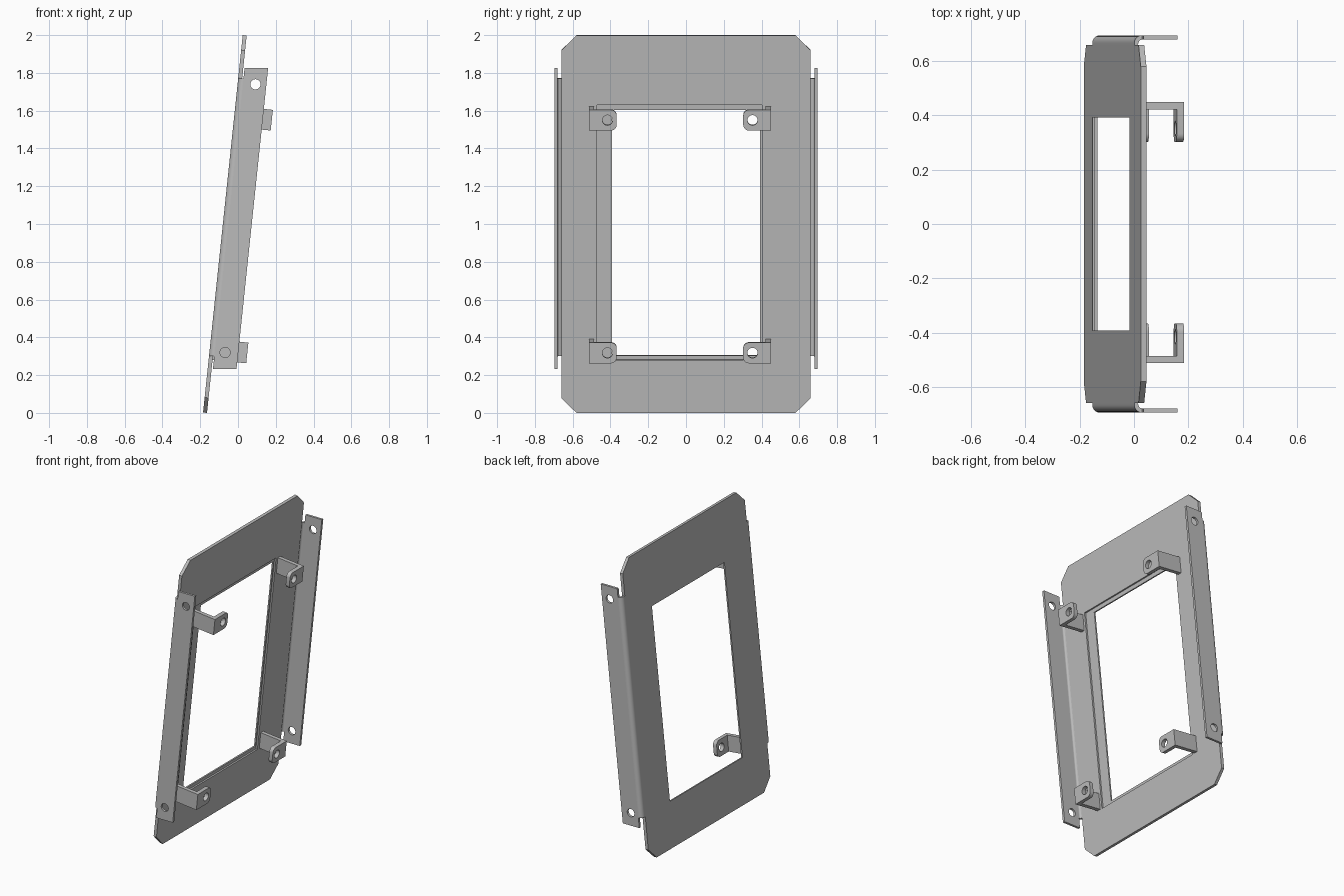
import bpy, bmesh, math
from mathutils import Matrix, Vector

cube = bpy.data.objects.get("Cube")
if cube:
    bpy.data.objects.remove(cube, do_unlink=True)

# One plain sheet-metal grey
grey = bpy.data.materials.new("sheet_metal_grey")
grey.use_nodes = True
COLOUR = (0.5, 0.5, 0.5, 1)
grey.diffuse_color = COLOUR
grey.node_tree.nodes["Principled BSDF"].inputs["Base Color"].default_value = COLOUR

# Everything is laid out on an upright panel, then leaned over.
# Panel axes: x = out of the panel, y = across, z = up along the panel.
TILT = math.radians(6)
LEAN = Matrix.Translation((-0.185, 0, 0.002)) @ Matrix.Rotation(TILT, 4, 'Y')
LENGTH = 2.009
SHEET = 0.021


def prism(name, outline, axis, lo, hi):
    """Extrude a 2D outline along one panel axis."""
    place = {
        'x': lambda a, b, c: (c, a, b),
        'y': lambda a, b, c: (a, c, b),
        'z': lambda a, b, c: (a, b, c),
    }[axis]
    bm = bmesh.new()
    face = bm.faces.new([bm.verts.new(place(a, b, lo)) for a, b in outline])
    step = Vector(place(0, 0, hi - lo))
    grown = bmesh.ops.extrude_face_region(bm, geom=[face])["geom"]
    bmesh.ops.translate(bm, vec=step, verts=[g for g in grown if isinstance(g, bmesh.types.BMVert)])
    bmesh.ops.recalc_face_normals(bm, faces=bm.faces)
    bm.transform(LEAN)
    mesh = bpy.data.meshes.new(name)
    bm.to_mesh(mesh)
    bm.free()
    mesh.materials.append(grey)
    ob = bpy.data.objects.new(name, mesh)
    bpy.context.collection.objects.link(ob)
    return ob


def rect(a0, a1, b0, b1):
    return [(a0, b0), (a1, b0), (a1, b1), (a0, b1)]


def arc(a, b, r, start, end, n):
    angles = [math.radians(start + (end - start) * i / n) for i in range(n + 1)]
    return [(a + r * math.cos(t), b + r * math.sin(t)) for t in angles]


def circle(a, b, r=0.027):
    return arc(a, b, r, 0, 360, 32)[:-1]


def cut(ob, cutter):
    cutter.hide_render = True
    mod = ob.modifiers.new("cut", 'BOOLEAN')
    mod.object = cutter
    mod.solver = 'EXACT'
    bpy.context.view_layer.objects.active = ob
    bpy.ops.object.modifier_apply(modifier=mod.name)
    bpy.data.objects.remove(cutter, do_unlink=True)


def smooth(ob):
    bpy.ops.object.select_all(action='DESELECT')
    ob.select_set(True)
    bpy.context.view_layer.objects.active = ob
    bpy.ops.object.shade_smooth_by_angle(angle=math.radians(30))


# Main panel with clipped corners
half, clip = 0.66, 0.08
right_edge = [(half - clip, 0), (half, clip), (half, LENGTH - clip), (half - clip, LENGTH)]
panel = prism("panel", right_edge + [(-y, z) for y, z in reversed(right_edge)], 'x', 0, SHEET)

# Window, with a shallow recess around it on the bracket side
cut(panel, prism("window_cutter", rect(-0.392, 0.392, 0.305, 1.612), 'x', -0.1, 0.1))
cut(panel, prism("recess_cutter", rect(-0.47, 0.402, 0.282, 1.639), 'x', 0.01, 0.1))

# Side flanges: a rounded bend, then a wall with level ends and two holes
OUT, WALL, BEND = 0.695, 0.016, 0.028
DEPTH = 0.152


def level(z, x):
    return z / math.cos(TILT) + x * math.tan(TILT)


for side, label in ((1, "left"), (-1, "right")):
    centre = OUT - BEND
    profile = [(half, 0)] + arc(centre, BEND, BEND, -90, 0, 8)
    profile += arc(centre, BEND, BEND - WALL, 0, -90, 8) + [(half, BEND - WALL)]
    bend = prism(label + "_bend", [(x, side * y) for y, x in profile], 'z', 0.302, 1.78)
    smooth(bend)

    wall = [(BEND, level(0.23, BEND)), (DEPTH, level(0.23, DEPTH)),
            (DEPTH, level(1.824, DEPTH)), (BEND, level(1.824, BEND))]
    flange = prism(label + "_flange", wall, 'y', side * (OUT - WALL), side * OUT)
    for x, z in ((0.083, 0.328), (0.094, 1.757)):
        cut(flange, prism("hole_cutter", circle(x, z), 'y', side * 0.6, side * 0.8))
    smooth(flange)

# Four L brackets: a leg standing on the panel and a holed tab turned inward
REACH, THICK, TALL, WIDE, ROUND = 0.2, 0.027, 0.11, 0.146, 0.03
for side, outer, label in ((1, 0.449, "left"), (-1, -0.513, "right")):
    for z, level_name in ((0.283, "lower"), (1.522, "upper")):
        name = level_name + "_" + label + "_bracket"
        inner = outer - side * THICK
        prism(name + "_leg", rect(min(outer, inner), max(outer, inner), z, z + TALL),
              'x', SHEET, REACH - THICK)
        end = WIDE - ROUND
        shape = [(0, z)] + arc(end, z + ROUND, ROUND, -90, 0, 6)
        shape += arc(end, z + TALL - ROUND, ROUND, 0, 90, 6) + [(0, z + TALL)]
        tab = prism(name + "_tab", [(outer - side * a, b) for a, b in shape],
                    'x', REACH - THICK, REACH)
        hole = circle(outer - side * (WIDE - 0.049), z + TALL / 2)
        cut(tab, prism("hole_cutter", hole, 'x', 0.1, 0.3))
        smooth(tab)
